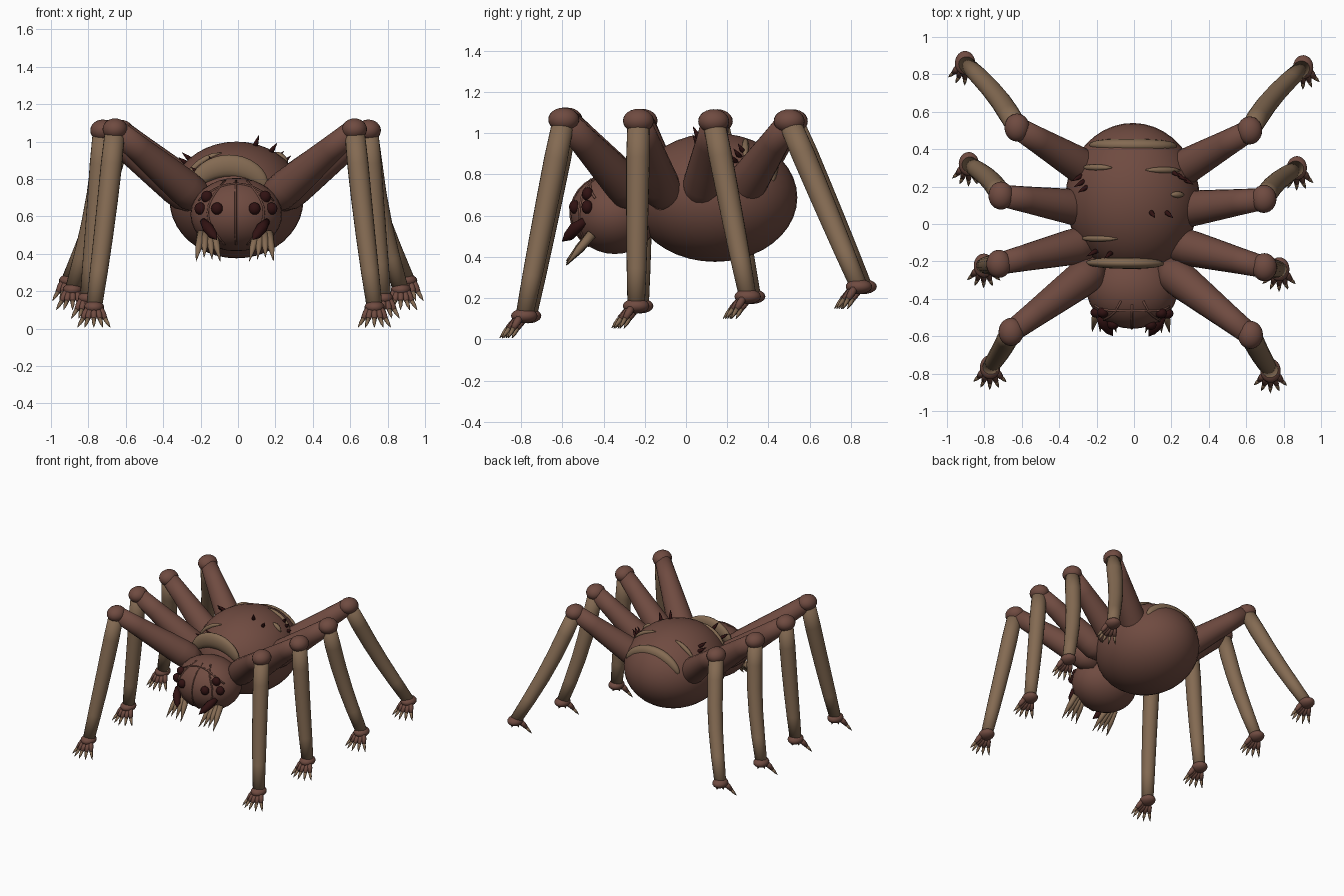
import bpy, bmesh, math
from mathutils import Vector, Matrix

cube = bpy.data.objects.get("Cube")
if cube:
    bpy.data.objects.remove(cube, do_unlink=True)

# Whole model is turned very slightly about z
PLACE = Matrix.Translation((-0.01, 0, 0)) @ Matrix.Rotation(-0.0125, 4, 'Z')


def material(name, rgb):
    m = bpy.data.materials.new(name)
    m.use_nodes = True
    m.diffuse_color = (*rgb, 1)
    m.node_tree.nodes["Principled BSDF"].inputs["Base Color"].default_value = (*rgb, 1)
    return m


BROWN = material("reddish brown", (0.16, 0.07, 0.052))
TAN = material("dull tan", (0.23, 0.145, 0.085))
DARK = material("dark maroon", (0.03, 0.006, 0.006))


def finish(name, bm, mat):
    bmesh.ops.recalc_face_normals(bm, faces=bm.faces)
    for f in bm.faces:
        f.smooth = True
    me = bpy.data.meshes.new(name)
    bm.to_mesh(me)
    bm.free()
    me.materials.append(mat)
    ob = bpy.data.objects.new(name, me)
    bpy.context.collection.objects.link(ob)
    ob.matrix_world = PLACE
    return ob


def ellipsoid(name, centre, radii, mat, seg=24):
    bm = bmesh.new()
    m = Matrix.Translation(centre) @ Matrix.Diagonal((*radii, 1))
    bmesh.ops.create_uvsphere(bm, u_segments=seg, v_segments=seg // 2, radius=1, matrix=m)
    return finish(name, bm, mat)


def tube(name, pts, radii, mat, n=12, flat=1.0):
    """Loft rings along a path; flat squashes the rings along y."""
    pts = [Vector(p) for p in pts]
    bm = bmesh.new()
    rings = []
    for i, (p, r) in enumerate(zip(pts, radii)):
        d = (pts[min(i + 1, len(pts) - 1)] - pts[max(i - 1, 0)]).normalized()
        u = d.cross(Vector((0, 1, 0)) if abs(d.y) < 0.9 else Vector((1, 0, 0))).normalized()
        v = d.cross(u)
        rings.append([bm.verts.new(p + r * (u * math.cos(t) + v * math.sin(t) * flat))
                      for t in (k * math.tau / n for k in range(n))])
    for a, b in zip(rings, rings[1:]):
        for k in range(n):
            bm.faces.new((a[k], a[(k + 1) % n], b[(k + 1) % n], b[k]))
    bm.faces.new(rings[0])
    bm.faces.new(rings[-1])
    return finish(name, bm, mat)


def spike(name, root, tip, r, mat):
    root, tip = Vector(root), Vector(tip)
    return tube(name, [root, root.lerp(tip, 0.5), tip], [r, r * 0.75, 0.001], mat, 8)


# Abdomen and head
ABD, ABD_R = Vector((0, 0.14, 0.688)), Vector((0.358, 0.4, 0.312))
HEAD, HEAD_R = Vector((0.005, -0.345, 0.61)), Vector((0.245, 0.215, 0.196))
ellipsoid("abdomen", ABD, ABD_R, BROWN, 40)
ellipsoid("head", HEAD, HEAD_R, BROWN, 32)


def on_abdomen(y, deg):
    f = math.sqrt(1 - ((y - ABD.y) / ABD_R.y) ** 2)
    a = math.radians(deg)
    return Vector((ABD_R.x * f * math.sin(a), y, ABD.z + ABD_R.z * f * math.cos(a)))


def on_head(x, z):
    f = 1 - (x / HEAD_R.x) ** 2 - ((z - HEAD.z) / HEAD_R.z) ** 2
    return Vector((HEAD.x + x, HEAD.y - HEAD_R.y * math.sqrt(max(f, 0)), z))


# Two arched tan crests over the back
def crest(name, y, cx, rx, rz, r, flat):
    pts, radii = [], []
    for k in range(17):
        t = k / 8 - 1
        a = math.radians(72) * t
        pts.append((cx + rx * math.sin(a), y, 0.70 + rz * math.cos(a)))
        radii.append(r * math.sqrt(max(1 - t * t, 0.01)))
    tube(name, pts, radii, TAN, 16, flat)


crest("front_crest", -0.21, -0.035, 0.205, 0.17, 0.06, 0.5)
crest("rear_crest", 0.42, 0, 0.24, 0.175, 0.048, 0.75)

# Small ridges along the abdomen
for i, (y, a0, a1) in enumerate([(0.3, -55, -20), (0.29, 12, 50), (0.16, 35, 50), (-0.08, -65, -15)]):
    path = [on_abdomen(y, a0 + (a1 - a0) * k / 6) for k in range(7)]
    tube(f"ridge_{i}", path, [0.003, 0.012, 0.016, 0.017, 0.016, 0.012, 0.003], TAN, 8)

# Bristles on the back
BRISTLES = [(0.26, -55), (0.23, -50), (0.2, -45), (0.29, 40), (0.27, 47), (0.25, 54), (0.07, 17),
            (0.07, 32), (-0.12, -70), (-0.14, -50), (-0.15, -28), (-0.05, 72)]
for i, (y, a) in enumerate(BRISTLES):
    p = on_abdomen(y, a)
    out = (p - Vector((0, y, ABD.z))).normalized()
    spike(f"bristle_{i}", p - out * 0.02, p + out * 0.055 + Vector((0, -0.035, 0)), 0.015, DARK)

# Raised seams on the head
for name, x0, bow in (("middle_seam", 0, 0), ("left_seam", 0.06, 0.09), ("right_seam", -0.06, -0.09)):
    path = [on_head(x0 + bow * math.sin(k * math.pi / 10), 0.79 - 0.034 * k) for k in range(11)]
    tube(name, path, [0.006] * 11, BROWN, 6)
path = [on_head(0.2 * k / 8, 0.775 - 0.09 * (k / 8) ** 2) for k in range(-8, 9)]
tube("brow_seam", path, [0.006] * 17, BROWN, 6)

# Thigh base, knee and ankle of each leg, front to back
LEGS = [((0.23, -0.27, 0.72), (0.64, -0.585, 1.066), (0.75, -0.775, 0.114)),
        ((0.27, -0.115, 0.72), (0.71, -0.222, 1.06), (0.79, -0.232, 0.162)),
        ((0.27, 0.08, 0.72), (0.703, 0.143, 1.058), (0.877, 0.31, 0.208)),
        ((0.23, 0.28, 0.73), (0.622, 0.508, 1.058), (0.904, 0.85, 0.256))]
TOES = [(-0.088, -0.078), (-0.048, -0.108), (0, -0.12), (0.048, -0.108), (0.088, -0.078)]

for side, s in (("left", 1), ("right", -1)):
    def P(p):
        return Vector((p[0] * s, p[1], p[2]))

    for n, leg in enumerate(LEGS, 1):
        tag = f"{side}_leg_{n}"
        base, knee, ankle = (P(p) for p in leg)
        # Thigh, flared at the body
        tube(tag + "_thigh", [base.lerp(knee, t) for t in (-0.15, 0, 0.12, 0.35, 0.7, 1)],
             [0.06, 0.096, 0.096, 0.086, 0.07, 0.058], BROWN, 20)
        ellipsoid(tag + "_knee", knee, (0.067, 0.075, 0.058), BROWN)
        # Shin, bowed slightly inward
        bow = Vector((-0.022 * s * (n > 2) - 0.005 * s, 0, 0))
        tube(tag + "_shin", [knee.lerp(ankle, t) + bow * math.sin(math.pi * t)
                             for t in (0, 0.2, 0.4, 0.6, 0.8, 1)],
             [0.053, 0.057, 0.055, 0.052, 0.048, 0.042], TAN, 20)
        ellipsoid(tag + "_ankle", ankle, (0.054, 0.064, 0.036), BROWN)
        # Toes with claws
        for k, (dx, dy) in enumerate(TOES):
            step = Vector((dx, dy, -0.108))
            root = ankle + Vector((dx * 0.35, -0.02, -0.005))
            mid = ankle + step * 0.68 + Vector((0, 0, 0.012))
            tube(f"{tag}_toe_{k}", [root, root.lerp(mid, 0.5), mid], [0.018, 0.019, 0.013], BROWN, 8)
            spike(f"{tag}_claw_{k}", mid, ankle + step, 0.012, TAN)

    # Eyes
    for k, (x, z) in enumerate([(0.155, 0.705), (0.19, 0.642), (0.1, 0.642)]):
        ellipsoid(f"{side}_eye_{k}", on_head(x * s, z), (0.032, 0.028, 0.033), DARK, 16)
    # Dark fang slanting inward
    tube(f"{side}_fang", [P(p) for p in ((0.17, -0.49, 0.575), (0.145, -0.535, 0.54),
                                         (0.115, -0.57, 0.5), (0.095, -0.6, 0.475))],
         [0.018, 0.03, 0.024, 0.001], DARK, 10)
    # Tan mouth claws
    for k in range(4):
        spike(f"{side}_mouth_claw_{k}", P((0.115 + 0.022 * k, -0.455, 0.51)),
              P((0.078 + 0.043 * k, -0.58, 0.36 + 0.01 * (k % 3))), 0.024, TAN)
